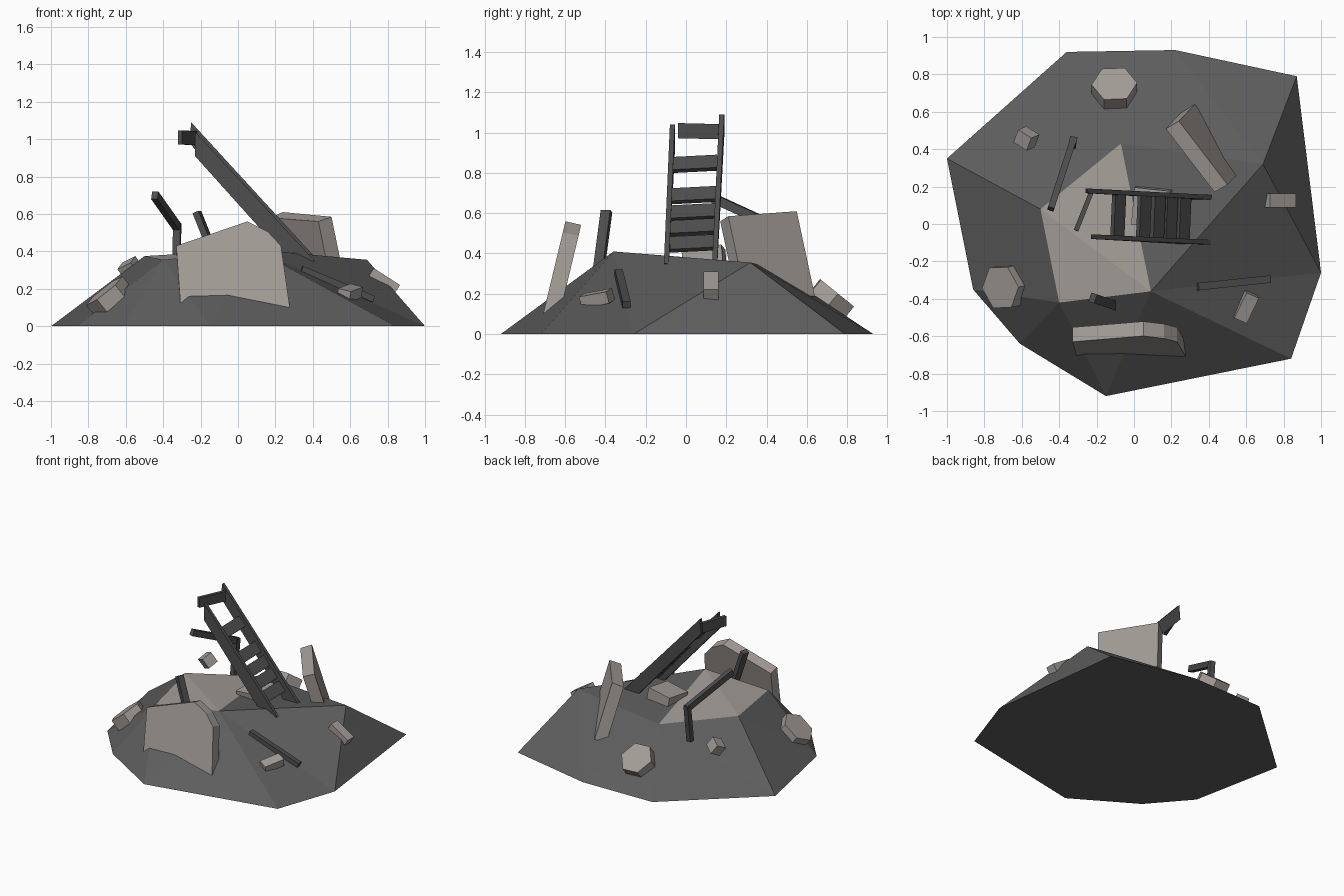
import bpy, bmesh, math
from mathutils import Vector

cube = bpy.data.objects.get("Cube")
if cube:
    bpy.data.objects.remove(cube, do_unlink=True)


def material(name, color):
    m = bpy.data.materials.new(name)
    m.use_nodes = True
    m.diffuse_color = (*color, 1)
    bsdf = m.node_tree.nodes["Principled BSDF"]
    bsdf.inputs["Base Color"].default_value = (*color, 1)
    bsdf.inputs["Roughness"].default_value = 0.9
    return m


RUBBLE = material("dark rubble", (0.11, 0.11, 0.11))
STONE = material("pale stone", (0.37, 0.335, 0.31))
WOOD = material("charred wood", (0.075, 0.075, 0.075))


def finish(name, bm, *mats):
    bmesh.ops.recalc_face_normals(bm, faces=bm.faces)
    mesh = bpy.data.meshes.new(name)
    bm.to_mesh(mesh)
    bm.free()
    for m in mats:
        mesh.materials.append(m)
    ob = bpy.data.objects.new(name, mesh)
    bpy.context.collection.objects.link(ob)
    return ob


def prism(name, ring, offset, mat):
    """Extrude a closed ring of points along an offset."""
    bm = bmesh.new()
    offset = Vector(offset)
    a = [bm.verts.new(p) for p in ring]
    b = [bm.verts.new(Vector(p) + offset) for p in ring]
    bm.faces.new(a)
    bm.faces.new(b[::-1])
    for i in range(len(a)):
        bm.faces.new((a[i - 1], a[i], b[i], b[i - 1]))
    return finish(name, bm, mat)


def beam(name, p, q, width, height, mat, roll=0.0):
    """Straight timber or block between two points."""
    p, q = Vector(p), Vector(q)
    d = q - p
    bm = bmesh.new()
    bmesh.ops.create_cube(bm, size=1)
    for v in bm.verts:
        v.co *= Vector((d.length, width, height))
    ob = finish(name, bm, mat)
    rot = d.to_track_quat('X', 'Z').to_matrix().to_4x4()
    rot.translation = (p + q) / 2
    ob.data.transform(rot)
    if roll:
        from mathutils import Matrix
        mid = Matrix.Translation((p + q) / 2)
        ob.data.transform(mid @ Matrix.Rotation(roll, 4, d) @ mid.inverted())
    return ob


def slab(name, centre, normal, radius, thick, sides, turn):
    """Flat many-sided stone lying on the slope."""
    n = Vector(normal).normalized()
    rot = n.to_track_quat('Z', 'Y')
    ring = []
    for i in range(sides):
        a = turn + math.tau * i / sides
        ring.append(Vector(centre) + rot @ Vector((math.cos(a), math.sin(a), 0)) * radius)
    return prism(name, ring, -n * thick, STONE)


# Mound: lower-case points form the base, upper-case points the crown
points = {
    'a': (-1, .35, 0), 'b': (-.36, .92, 0), 'c': (.22, .93, 0), 'd': (.87, .79, 0),
    'e': (1, -.26, 0), 'f': (.84, -.72, 0), 'g': (-.15, -.92, 0), 'h': (-.61, -.64, 0),
    'i': (-.86, -.35, 0),
    'A': (-.5, .08, .375), 'B': (-.07, .43, .33), 'C': (.69, .32, .355),
    'D': (.09, -.36, .41), 'E': (-.4, -.42, .355),
}
bm = bmesh.new()
vert = {k: bm.verts.new(p) for k, p in points.items()}
for face in ("abcdefghi Aai AiE Eih Ehg EgD Dgf Dfe DeC Ced Cdc CcB Bcb Bba BaA "
             "BDC ADB AED").split():
    f = bm.faces.new([vert[k] for k in face])
    f.material_index = int(face in ("ADB", "AED"))
finish("rubble_mound", bm, RUBBLE, STONE)

# Broken wall piece at the front, leaning back
outline = [(-.33, .43), (.05, .56), (.16, .505), (.23, .43), (.28, .08), (-.305, .08)]
prism("front_wall_piece", [(x, -.69 + .24 * (z - .18), z) for x, z in outline],
      (0, .078, -.018), STONE)

# Upright wall piece behind the ladder
prism("rear_wall_piece", [(.17, .51, .58), (.24, .55, .61), (.5, .21, .585), (.43, .17, .56)],
      (.085, .09, -.42), STONE)

# Loose stones on the slope
slab("rear_flat_stone", (-.105, .75, .205), (0, .63, .78), .122, .08, 6, 0.05)
slab("side_flat_stone", (-.715, -.34, .19), (-.62, -.12, .78), .125, .085, 6, 0.4)
beam("small_cube_stone", (-.61, .48, .29), (-.54, .435, .325), .08, .08, STONE, .5)
beam("left_block", (.71, .125, .285), (.85, .125, .195), .075, .06, STONE)
beam("front_block", (.565, -.51, .165), (.63, -.375, .19), .075, .06, STONE, .25)
beam("middle_block", (.0, .1, .365), (.19, .08, .39), .2, .09, STONE, .1)

# Ladder rails with plumb-cut ends
prism("ladder_near_rail",
      [(-.23, -.08, .91), (-.23, -.08, 1.04), (.41, -.11, .35), (.3, -.11, .32)],
      (0, .025, 0), WOOD)
prism("ladder_far_rail",
      [(-.26, .165, .98), (-.25, .165, 1.09), (.42, .13, .36), (.32, .13, .33)],
      (0, .025, 0), WOOD)

# Ladder rungs, each set in the plane of the rails
for i, z in enumerate((.845, .69, .605, .53, .45)):
    x = -.2 + (.97 - z) / 1.13
    beam(f"ladder_rung_{i}", (x, -.08, z - .006), (x + .01, .155, z + .006),
         .085, .025, WOOD, math.radians(48))
beam("ladder_loose_top_rung", (-.31, -.035, 1.01), (-.23, .165, 1.005), .025, .075, WOOD)

# Scattered charred timbers
beam("front_timber", (.34, -.335, .305), (.725, -.295, .145), .04, .035, WOOD)
beam("leaning_timber", (-.22, -.395, .61), (-.1, -.435, .31), .05, .035, WOOD)
beam("raised_timber", (-.445, .08, .7), (-.325, .45, .53), .035, .045, WOOD)
beam("raised_timber_post", (-.325, .45, .55), (-.33, .42, .27), .04, .035, WOOD)
